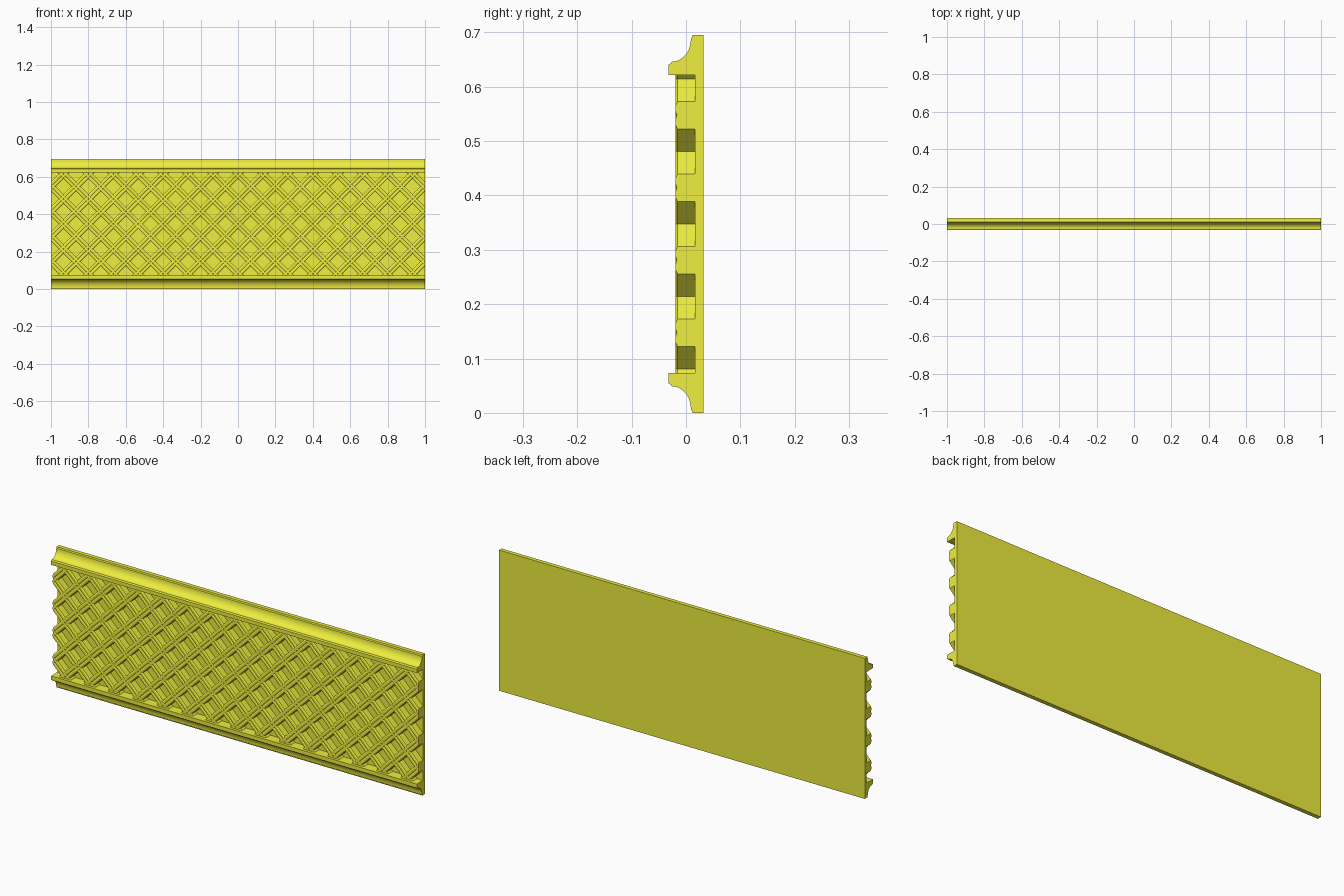
import bpy, bmesh, math
from mathutils import Matrix, Vector

if "Cube" in bpy.data.objects:
    bpy.data.objects.remove(bpy.data.objects["Cube"])

H = 0.695            # panel height
MID = H / 2
PITCH = 2 / 15       # lattice spacing along x
FLOOR = 0.017        # recess depth (y)

paint = bpy.data.materials.new("yellow")
paint.diffuse_color = (0.86, 0.86, 0.05, 1)
paint.use_nodes = True
paint.node_tree.nodes["Principled BSDF"].inputs["Base Color"].default_value = paint.diffuse_color


def add_prism(bm, profile, start, end, side):
    """Sweep a closed (side, y) profile straight from start to end."""
    rings = [[bm.verts.new(p + side * u + Vector((0, y, 0))) for u, y in profile]
             for p in (start, end)]
    n = len(profile)
    for i in range(n):
        j = (i + 1) % n
        bm.faces.new((rings[0][i], rings[0][j], rings[1][j], rings[1][i]))
    for ring in rings:
        bm.faces.new(ring)


def make_object(name, bm):
    bmesh.ops.recalc_face_normals(bm, faces=bm.faces)
    mesh = bpy.data.meshes.new(name)
    bm.to_mesh(mesh)
    bm.free()
    mesh.materials.append(paint)
    ob = bpy.data.objects.new(name, mesh)
    bpy.context.collection.objects.link(ob)
    return ob


# Back plate with cove mouldings, one profile along x
top = [(H, 0.032), (H, 0.012), (0.691, 0.011), (0.689, 0.009)]
for i in range(1, 11):
    a = math.radians(9 * i)
    top.append((0.688 - 0.042 * math.sin(a), -0.026 + 0.035 * math.cos(a)))
top += [(0.643, -0.028), (0.641, -0.032), (0.622, -0.032), (0.622, FLOOR)]
profile = top + [(H - z, y) for z, y in reversed(top)]
bm = bmesh.new()
add_prism(bm, profile, Vector((-1, 0, 0)), Vector((1, 0, 0)), Vector((0, 0, 1)))
panel = make_object("moulded_panel", bm)

# Diagonal lattice bars with a beaded, grooved front
half = [(0.0178, FLOOR), (0.0178, -0.0155), (0.0125, -0.019), (0.005, -0.019)]
bar_profile = half + [(0, -0.0165)] + [(-u, y) for u, y in reversed(half)]


def make_bars(name, sign):
    bm = bmesh.new()
    along = Vector((1, 0, sign)).normalized()
    side = Vector((-sign, 0, 1)).normalized()
    for n in range(-10, 11):
        c = Vector((n * PITCH, 0, MID))
        add_prism(bm, bar_profile, c - along * 0.46, c + along * 0.46, side)
    return make_object(name, bm)


lattice = make_bars("lattice", 1)
crossing = make_bars("crossing_bars", -1)

# Box that trims the lattice to the recess
bm = bmesh.new()
bmesh.ops.create_cube(bm, size=1, matrix=Matrix.Translation((0, 0, MID))
                      @ Matrix.Diagonal((2, 0.2, 0.549, 1)))
trim = make_object("trim_box", bm)

for helper, op in ((crossing, 'UNION'), (trim, 'INTERSECT')):
    mod = lattice.modifiers.new(op.lower(), 'BOOLEAN')
    mod.operation = op
    mod.solver = 'EXACT'
    mod.object = helper
    helper.hide_render = True
    helper.hide_set(True)

# Apply the booleans and discard the helpers
graph = bpy.context.evaluated_depsgraph_get()
result = bpy.data.meshes.new_from_object(lattice.evaluated_get(graph))
lattice.modifiers.clear()
lattice.data = result
for helper in (crossing, trim):
    bpy.data.objects.remove(helper)

# Smooth coves, crisp edges
bpy.ops.object.select_all(action='DESELECT')
panel.select_set(True)
bpy.context.view_layer.objects.active = panel
bpy.ops.object.shade_smooth_by_angle(angle=math.radians(25))
